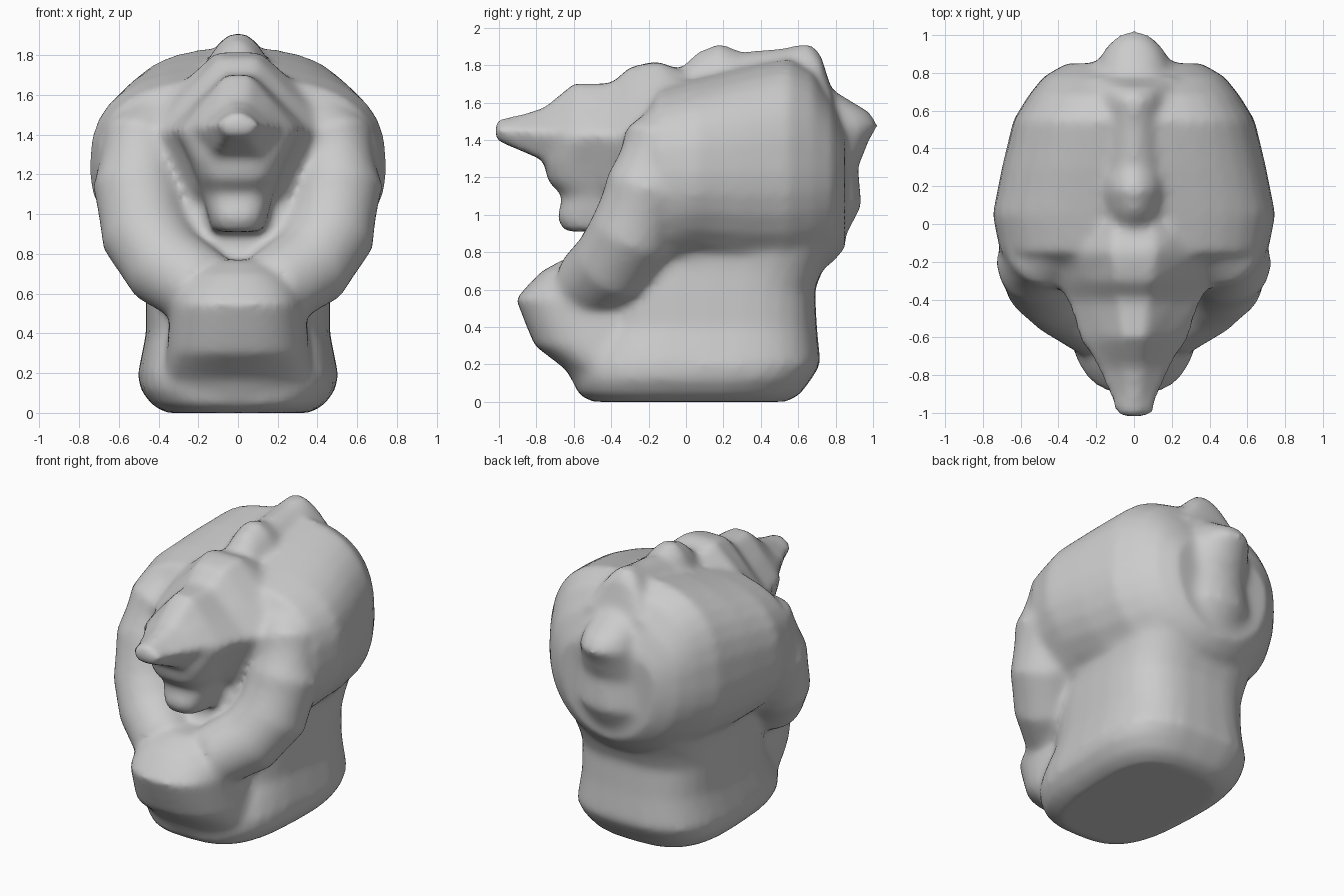
import bpy, bmesh, math
from mathutils import Vector

default_cube = bpy.data.objects.get("Cube")
if default_cube:
    bpy.data.objects.remove(default_cube, do_unlink=True)

clay = bpy.data.materials.new("grey_clay")
clay.use_nodes = True
clay_colour = (0.6, 0.6, 0.6, 1)
clay.diffuse_color = clay_colour
clay.node_tree.nodes["Principled BSDF"].inputs["Base Color"].default_value = clay_colour

SIDES = 32
parts = []


def rounded(angle, power):
    """Point of a unit superellipse; a higher power is squarer."""
    c, s = math.cos(angle), math.sin(angle)
    return (math.copysign(abs(c) ** (2 / power), c),
            math.copysign(abs(s) ** (2 / power), s))


def loft(name, rings):
    """Skin a list of closed rings and cap both ends."""
    bm = bmesh.new()
    loops = [[bm.verts.new(point) for point in ring] for ring in rings]
    count = len(loops[0])
    for low, high in zip(loops, loops[1:]):
        for i in range(count):
            j = (i + 1) % count
            bm.faces.new((low[i], low[j], high[j], high[i]))
    bm.faces.new(loops[0])
    bm.faces.new(loops[-1])
    bmesh.ops.recalc_face_normals(bm, faces=bm.faces)
    mesh = bpy.data.meshes.new(name)
    bm.to_mesh(mesh)
    bm.free()
    mesh.materials.append(clay)
    part = bpy.data.objects.new(name, mesh)
    bpy.context.collection.objects.link(part)
    parts.append(part)
    return part


def stack(name, levels, power, taper=0):
    """Horizontal sections: height, half width, front y, back y; taper narrows the front."""
    rings = []
    for z, half, front, back in levels:
        ring = []
        for i in range(SIDES):
            u, v = rounded(math.tau * i / SIDES, power)
            ring.append((half * u * (1 + taper * v),
                         (front + back) / 2 + (back - front) / 2 * v, z))
        rings.append(ring)
    return loft(name, rings)


def row(name, slices, middle, power):
    """Upright sections: y, half width, bottom z, top z; round below the middle."""
    rings = []
    for y, half, bottom, top in slices:
        ring = []
        for i in range(SIDES):
            upper = i < SIDES / 2
            u, v = rounded(math.tau * i / SIDES, power if upper else 2)
            ring.append((half * u, y, middle + v * (top - middle if upper else middle - bottom)))
        rings.append(ring)
    return loft(name, rings)


def tube(name, path, side):
    """Round tube along a path of (point, radius)."""
    points = [Vector((x * side, y, z)) for x, y, z, radius in path]
    rings = []
    for k, centre in enumerate(points):
        ahead = points[min(k + 1, len(points) - 1)]
        behind = points[max(k - 1, 0)]
        turn = (ahead - behind).to_track_quat('Z', 'Y')
        radius = path[k][3]
        rings.append([centre + turn @ Vector((radius * math.cos(math.tau * i / SIDES),
                                              radius * math.sin(math.tau * i / SIDES), 0))
                      for i in range(SIDES)])
    return loft(name, rings)


# Neck block with a rounded foot, a little narrower at the front
stack("neck", [(0, .36, -.5, .54), (.04, .43, -.58, .61), (.12, .49, -.6, .67),
               (.2, .5, -.59, .72), (.3, .48, -.54, .71), (.4, .46, -.47, .7),
               (.6, .46, -.45, .69), (.7, .46, -.42, .73), (.8, .47, -.4, .78),
               (1, .47, -.3, .8)], 3, .06)

# Broad skull, square on top and rounding under to the neck
row("skull", [(-.34, .42, .85, 1.38), (-.26, .6, .68, 1.52), (-.15, .71, .62, 1.68),
              (.05, .75, .68, 1.73), (.3, .7, .64, 1.79), (.55, .64, .64, 1.84),
              (.68, .56, .68, 1.77), (.78, .48, .74, 1.62), (.85, .36, .82, 1.46)], 1.22, 2.7)

# Heavy cheek folds that sweep down to the chin
for label, side in (("left", 1), ("right", -1)):
    tube(label + "_cheek", [(.36, -.02, 1.5, .16), (.48, -.14, 1.36, .21),
                            (.5, -.2, 1.15, .23), (.46, -.29, .9, .23),
                            (.36, -.39, .74, .22), (.18, -.52, .62, .2)], side)

# Throat filling the hollow between cheeks and jaw
stack("throat", [(.6, .38, -.46, .3), (.8, .4, -.43, .3), (1, .44, -.39, .3),
                 (1.2, .47, -.34, .3), (1.4, .46, -.28, .3)], 3)

# Protruding chin
stack("chin", [(.04, .3, -.57, 0), (.17, .38, -.64, 0), (.3, .36, -.81, 0),
               (.42, .35, -.86, 0), (.55, .34, -.91, 0), (.63, .32, -.84, 0),
               (.7, .27, -.77, 0), (.77, .18, -.64, 0)], 2.5)

# Pointed snout whose brow spreads into the skull
snout_rings = []
for y, half, top, lip, bottom in [(-1.02, .1, 1.51, 1.46, 1.4), (-.9, .13, 1.53, 1.45, 1.35),
                                  (-.76, .2, 1.57, 1.44, 1.29), (-.6, .28, 1.7, 1.44, 1.24),
                                  (-.4, .36, 1.7, 1.42, 1.1), (-.3, .43, 1.79, 1.42, 1),
                                  (-.15, .5, 1.82, 1.46, .95), (0, .5, 1.76, 1.48, .95)]:
    outline = [(half * .22, top), (half * .62, (top + lip) / 2), (half, lip),
               (half * .6, bottom)]
    snout_rings.append([(x, y, z) for x, z in outline]
                       + [(-x, y, z) for x, z in reversed(outline)])
loft("snout", snout_rings)

# Tapered lower jaw tucked under the snout
stack("jaw", [(.91, .13, -.65, -.1), (.98, .15, -.69, -.1), (1.1, .18, -.66, -.1),
              (1.18, .21, -.74, -.1), (1.28, .25, -.76, -.1), (1.42, .32, -.72, -.1)], 3)

# Knobbly crest along the crown
row("crest", [(-.2, .12, 1.5, 1.82), (-.05, .13, 1.5, 1.76), (.06, .15, 1.5, 1.87),
              (.18, .18, 1.5, 1.92), (.3, .18, 1.5, 1.87), (.5, .18, 1.5, 1.89),
              (.66, .18, 1.5, 1.92), (.72, .2, 1.5, 1.86), (.78, .22, 1.4, 1.66)], 1.64, 1.8)

# Ridge and knob down the back of the skull
stack("back_ridge", [(.74, .24, .4, .78), (.9, .28, .4, .86), (1.05, .29, .4, .94),
                     (1.25, .27, .4, .92), (1.4, .24, .4, .98), (1.48, .21, .4, 1.03),
                     (1.55, .19, .4, .98), (1.67, .17, .4, .78)], 2)

# Fuse the parts into one soft sculpted skin
bpy.ops.object.select_all(action='DESELECT')
for part in parts:
    part.select_set(True)
head = parts[1]
bpy.context.view_layer.objects.active = head
bpy.ops.object.join()
head.name = "beaked_head"
head.data.name = "beaked_head"
remesh = head.modifiers.new("fuse", 'REMESH')
remesh.mode = 'VOXEL'
remesh.voxel_size = 0.025
remesh.use_smooth_shade = True
soften = head.modifiers.new("soften", 'SMOOTH')
soften.factor = 0.5
soften.iterations = 10
bpy.ops.object.modifier_apply(modifier="fuse")
bpy.ops.object.modifier_apply(modifier="soften")
bpy.ops.object.shade_smooth()
